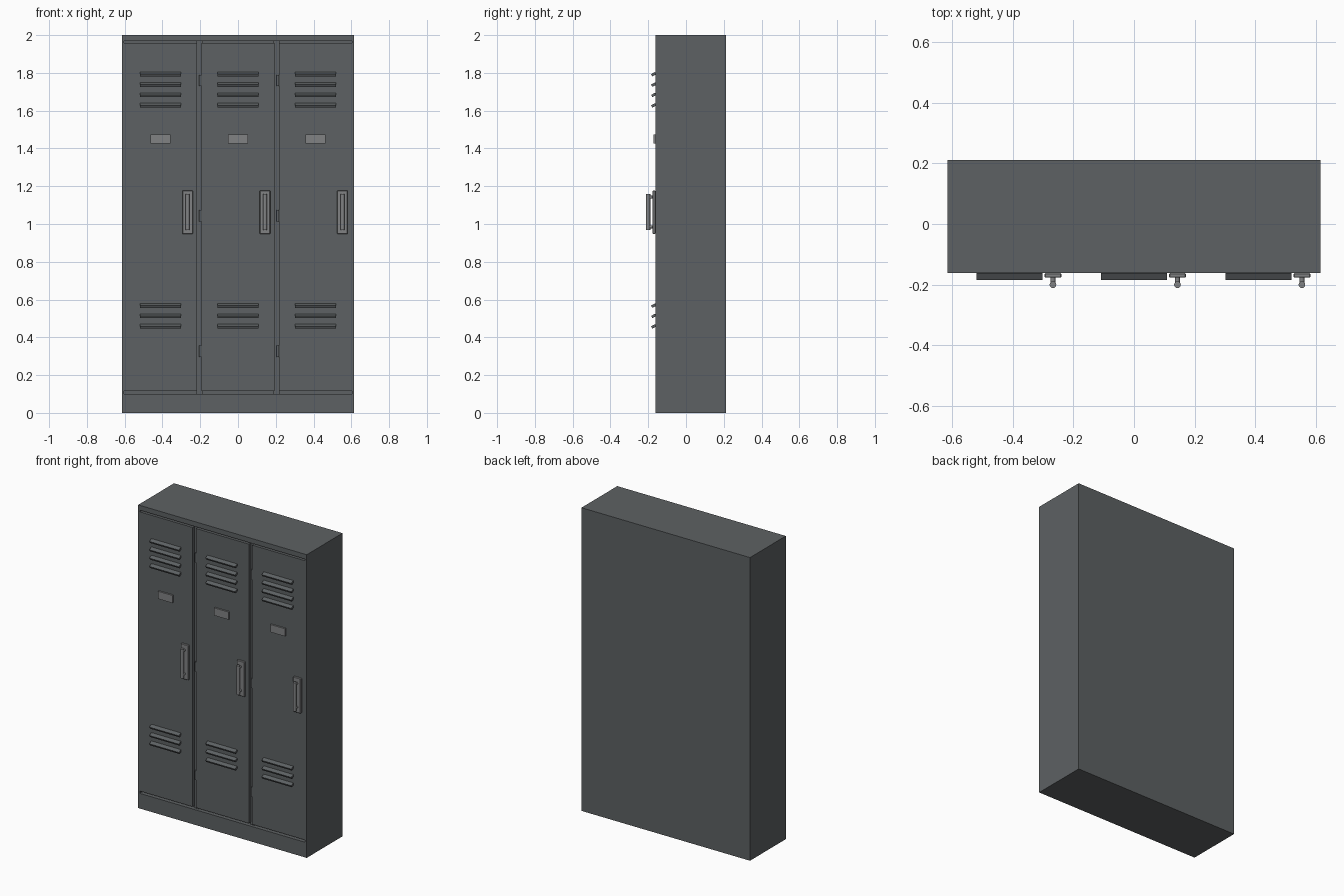
import bpy, math

if "Cube" in bpy.data.objects:
    bpy.data.objects.remove(bpy.data.objects["Cube"])


def material(name, c):
    m = bpy.data.materials.new(name)
    m.diffuse_color = (*c, 1)
    m.use_nodes = True
    m.node_tree.nodes["Principled BSDF"].inputs["Base Color"].default_value = m.diffuse_color
    return m


PAINT = material("grey_paint", (0.11, 0.12, 0.125))
STEEL = material("light_steel", (0.22, 0.225, 0.23))


def box(name, x, y, z, mat=PAINT, tilt=0.0, bevel=0.0):
    """Box from (min, max) pairs, optionally tilted about its x axis."""
    lims = (x, y, z)
    bpy.ops.mesh.primitive_cube_add(size=1, location=[(a + b) / 2 for a, b in lims])
    o = bpy.context.object
    o.name = name
    o.scale = [b - a for a, b in lims]
    bpy.ops.object.transform_apply(location=False, rotation=False, scale=True)
    o.rotation_euler.x = tilt
    o.data.materials.append(mat)
    if bevel:
        m = o.modifiers.new("bevel", 'BEVEL')
        m.width, m.segments = bevel, 1
    return o


def rod(name, loc, radius, length, mat=PAINT, rot=(0, 0, 0)):
    bpy.ops.mesh.primitive_cylinder_add(vertices=16, radius=radius, depth=length,
                                        location=loc, rotation=rot)
    o = bpy.context.object
    o.name = name
    o.data.materials.append(mat)
    bpy.ops.object.shade_smooth_by_angle(angle=math.radians(40))
    return o


W, H = 0.615, 2.0            # half width, height
FRONT, BACK = -0.162, 0.211
PITCH, DOOR_HALF, T = 0.41, 0.193, 0.02

# Cabinet shell
box("base_plinth", (-W, W), (FRONT, BACK), (0, 0.10))
box("top_panel", (-W, W), (FRONT, BACK), (1.968, H))
box("back_panel", (-W, W), (BACK - 0.012, BACK), (0.10, 1.968))
for side, s in (("left", -1), ("right", 1)):
    xs = sorted((s * W, s * (W - 0.012)))
    box(side + "_side_panel", xs, (FRONT, BACK - 0.012), (0.10, 1.968))
    # recessed partition between lockers
    c = s * PITCH / 2
    box(side + "_partition", (c - 0.016, c + 0.016),
        (FRONT + T, BACK - 0.012), (0.10, 1.968))

# Doors with their fittings
for i, cx in enumerate((-PITCH, 0, PITCH)):
    n = "door_%d" % (i + 1)
    box(n, (cx - DOOR_HALF, cx + DOOR_HALF), (FRONT, FRONT + T), (0.115, 1.957))

    # Slanted vent louvres, four above and three below
    rows = [1.793 - 0.055 * k for k in range(4)] + [0.568 - 0.055 * k for k in range(3)]
    for k, z in enumerate(rows):
        box("%s_louvre_%d" % (n, k + 1), (cx - 0.108, cx + 0.108),
            (FRONT - 0.021, FRONT + 0.003), (z - 0.007, z + 0.007),
            tilt=math.radians(28))

    # Label plate
    box(n + "_label_plate", (cx - 0.053, cx + 0.053), (FRONT - 0.011, FRONT),
        (1.425, 1.475), STEEL)

    # Handle: back plate, two posts and a grip
    hx = cx + 0.143
    box(n + "_handle_plate", (hx - 0.028, hx + 0.028), (FRONT - 0.015, FRONT),
        (0.947, 1.178), STEEL, bevel=0.003)
    for k, z in enumerate((0.985, 1.142)):
        rod("%s_handle_post_%d" % (n, k + 1), (hx, -0.186, z), 0.008, 0.03,
            STEEL, (math.pi / 2, 0, 0))
    rod(n + "_handle_grip", (hx, -0.2, 1.063), 0.011, 0.19, STEEL)

    # Hinge barrels in the gap (the first door's are hidden by the side panel)
    if i:
        for k, z in enumerate((0.326, 1.043, 1.76)):
            rod("%s_hinge_%d" % (n, k + 1), (cx - 0.199, FRONT + 0.009, z), 0.008, 0.06)
